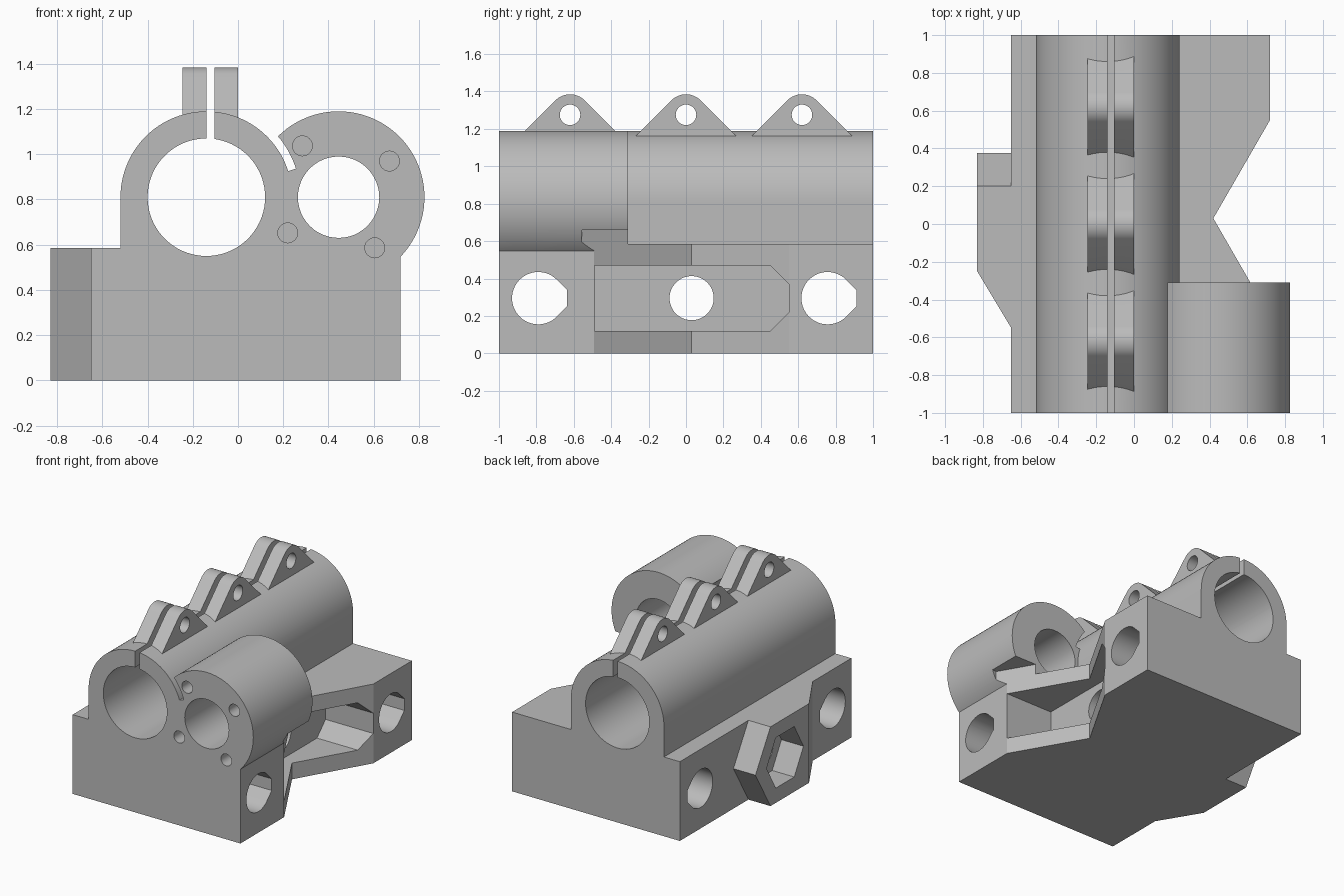
import bpy, bmesh
from math import cos, sin, radians

if "Cube" in bpy.data.objects:
    bpy.data.objects.remove(bpy.data.objects["Cube"], do_unlink=True)

grey = bpy.data.materials.new("plain grey")
grey.use_nodes = True
colour = (0.5, 0.5, 0.5, 1)
grey.diffuse_color = colour
grey.node_tree.nodes["Principled BSDF"].inputs["Base Color"].default_value = colour


def arc(u, v, r, start=0, end=360, steps=72):
    """Points along an arc; a full circle leaves out the repeated end."""
    count = steps if end - start == 360 else steps + 1
    angles = [radians(start + (end - start) * i / steps) for i in range(count)]
    return [(u + r * cos(a), v + r * sin(a)) for a in angles]


def prism(name, points, axis, lo, hi):
    """Extrude a closed outline along the x, y or z axis."""
    def place(u, v, d):
        return {"x": (d, u, v), "y": (u, d, v), "z": (u, v, d)}[axis]
    bm = bmesh.new()
    low = [bm.verts.new(place(u, v, lo)) for u, v in points]
    high = [bm.verts.new(place(u, v, hi)) for u, v in points]
    bm.faces.new(low)
    bm.faces.new(high[::-1])
    for i in range(len(points)):
        bm.faces.new((low[i - 1], low[i], high[i], high[i - 1]))
    bmesh.ops.recalc_face_normals(bm, faces=bm.faces)
    mesh = bpy.data.meshes.new(name)
    bm.to_mesh(mesh)
    bm.free()
    mesh.materials.append(grey)
    obj = bpy.data.objects.new(name, mesh)
    bpy.context.collection.objects.link(obj)
    return obj


def combine(target, tool, operation):
    """Apply a boolean and discard the tool."""
    tool.hide_render = True
    mod = target.modifiers.new(operation, "BOOLEAN")
    mod.operation = operation
    mod.solver = "EXACT"
    mod.object = tool
    bpy.context.view_layer.objects.active = target
    bpy.ops.object.modifier_apply(modifier=mod.name)
    bpy.data.objects.remove(tool, do_unlink=True)


def box(u0, u1, v0, v1):
    return [(u0, v0), (u1, v0), (u1, v1), (u0, v1)]


ROD_X, BARREL_X, AXIS_Z, OUTER = -0.14, 0.445, 0.81, 0.38
BOLT_Z, BOLT_Y = 0.295, 0.03

# Base block with the arched rod clamp on top
outline = [(-0.65, 0), (0.72, 0), (0.72, 0.585), (ROD_X + OUTER, 0.585)]
outline += arc(ROD_X, AXIS_Z, OUTER, 0, 180, 48)
outline += [(ROD_X - OUTER, 0.585), (-0.65, 0.585)]
carriage = prism("carriage_body", outline, "y", -1, 1)

# Short barrel beside the clamp, relieved by a curved gap
barrel = prism("barrel", arc(BARREL_X, AXIS_Z, OUTER, steps=96), "y", -1, -0.31)
gap = [(ROD_X, AXIS_Z)] + arc(ROD_X, AXIS_Z, 0.416, 17.7, 80, 24)
combine(barrel, prism("gap_cutter", gap, "y", -1.1, 0), "DIFFERENCE")
combine(carriage, barrel, "UNION")

# Nut boss on the side, with a tapered front
boss_side = [(0.375, BOLT_Z), (0.2, 0.585), (-0.56, 0.585), (-0.56, 0), (0.2, 0)]
boss = prism("nut_boss", boss_side, "x", -0.83, -0.6)
taper = [(-0.95, -0.05), (-0.59, -0.65), (-0.95, -0.65)]
combine(boss, prism("taper_cutter", taper, "z", -0.1, 0.7), "DIFFERENCE")
combine(carriage, boss, "UNION")

# Clamp ears with bolt holes
for y in (-0.62, 0, 0.62):
    ear_shape = arc(y, 1.275, 0.11, 45, 135, 16) + [(y - 0.27, 1.16), (y + 0.27, 1.16)]
    ear = prism("clamp_ear", ear_shape, "x", -0.245, 0)
    hole = prism("ear_hole_cutter", arc(y, 1.275, 0.055, steps=32), "x", -0.4, 0.2)
    combine(ear, hole, "DIFFERENCE")
    combine(carriage, ear, "UNION")

# Cutters: V notch, pocket, bores, clamp slit and nut trap
notch = [(0.42, BOLT_Y), (0.76, -0.56), (0.95, -0.53), (0.95, 0.949)]
pocket = [(-0.49, 0.12), (0.45, 0.12), (0.55, 0.22),
          (0.55, 0.37), (0.45, 0.47), (-0.49, 0.47)]
cutters = [
    (notch, "z", -0.1, 0.66),
    (pocket, "x", 0.33, 0.95),
    (arc(ROD_X, AXIS_Z, 0.26), "y", -1.1, 1.1),
    (arc(BARREL_X, AXIS_Z, 0.18, steps=48), "y", -1.1, -0.2),
    (box(-0.14, -0.105, 0.9, 1.5), "y", -1.1, 1.1),
    (arc(BOLT_Y, BOLT_Z, 0.118, steps=48), "x", -1, 1),
    (arc(BOLT_Y, BOLT_Z, 0.215, steps=6), "x", -1, -0.65),
]

# Teardrop cross holes
for y in (-0.79, 0.757):
    drop = arc(y, BOLT_Z, 0.14, 45, 315, 40)
    drop += [(y + 0.155, BOLT_Z - 0.043), (y + 0.155, BOLT_Z + 0.043)]
    cutters.append((drop, "x", -1, 1))

# Blind screw holes around the barrel bore
for x, z in ((0.285, 1.037), (0.67, 0.97), (0.22, 0.652), (0.605, 0.586)):
    cutters.append((arc(x, z, 0.044, steps=24), "y", -1.1, -0.7))

for points, axis, lo, hi in cutters:
    combine(carriage, prism("cutter", points, axis, lo, hi), "DIFFERENCE")

# Smooth round walls, crisp edges
bpy.ops.object.select_all(action="DESELECT")
carriage.select_set(True)
bpy.context.view_layer.objects.active = carriage
bpy.ops.object.shade_smooth_by_angle(angle=radians(25))
